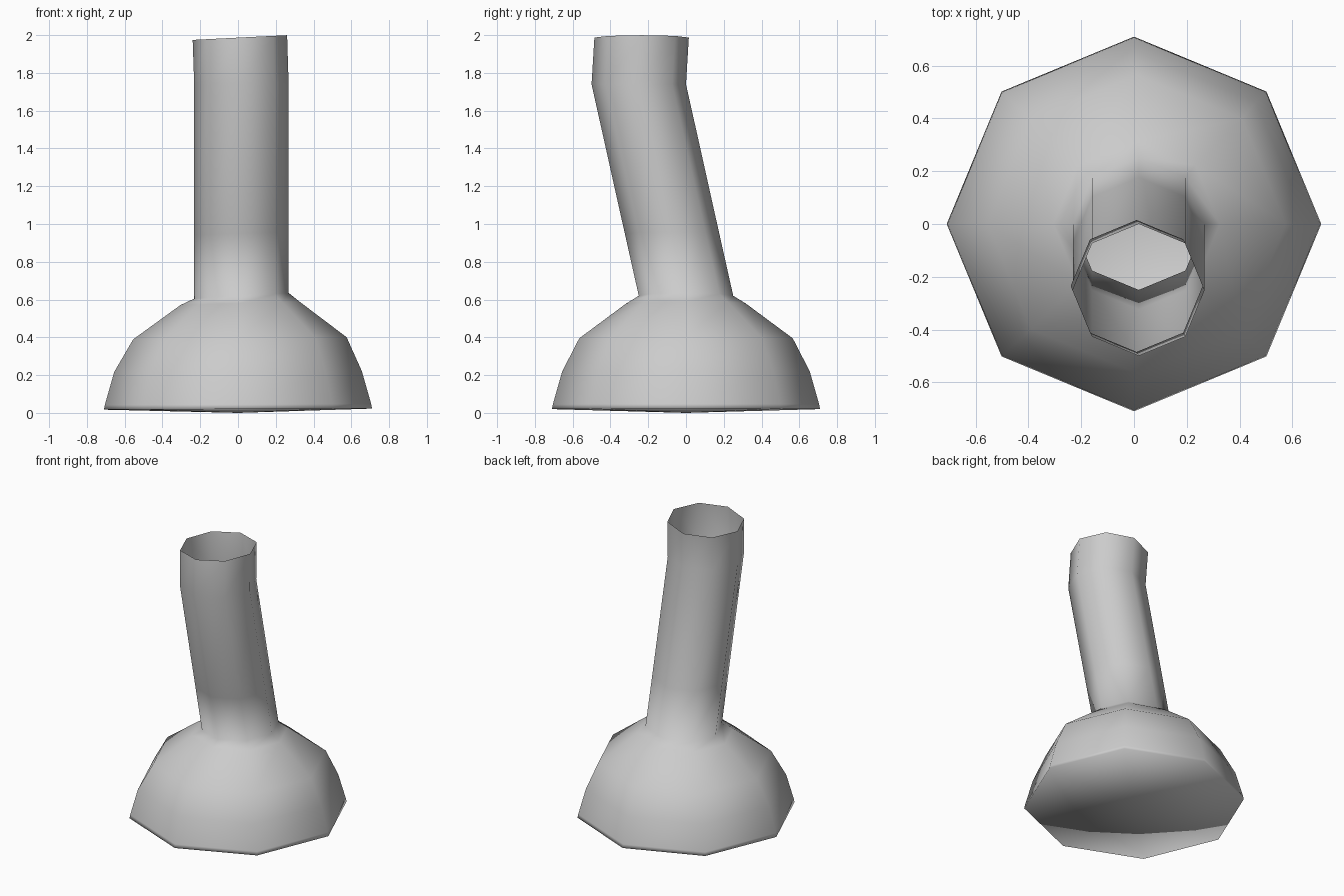
import bpy, bmesh, math

cube = bpy.data.objects.get("Cube")
if cube:
    bpy.data.objects.remove(cube, do_unlink=True)

grey = bpy.data.materials.new("plain grey")
grey.use_nodes = True
colour = (0.6, 0.6, 0.6, 1)
grey.diffuse_color = colour
grey.node_tree.nodes["Principled BSDF"].inputs["Base Color"].default_value = colour

SIDES = 8


def add_ring(bm, radius, z, cx=0, cy=0, tilt=0):
    """Octagonal ring; tilt raises its +x side."""
    ring = []
    for i in range(SIDES):
        a = math.tau * i / SIDES
        dx, dy = radius * math.cos(a), radius * math.sin(a)
        ring.append(bm.verts.new((cx + dx, cy + dy, z + tilt * dx)))
    return ring


# Bell base rising into a leaning, open tube: radius, z, centre x, centre y, tilt
rings = [
    (0.71, 0.02, 0, 0, 0.004),
    (0.705, 0.045, 0, 0, 0.004),
    (0.655, 0.22, 0, 0, 0.004),
    (0.565, 0.395, 0.01, 0, 0.01),
    (0.315, 0.58, 0.01, 0, 0.03),
    (0.25, 0.62, 0.018, 0, 0.06),
    (0.25, 0.95, 0.018, -0.074, 0.03),
    (0.25, 1.74, 0.018, -0.25, 0),
    (0.25, 1.987, 0.01, -0.235, 0.05),
]
bm = bmesh.new()
loops = [add_ring(bm, *r) for r in rings]
for low, high in zip(loops, loops[1:]):
    for i in range(SIDES):
        j = (i + 1) % SIDES
        bm.faces.new((low[i], low[j], high[j], high[i]))

# Shallow convex underside
centre = bm.verts.new((0, 0, 0))
for i in range(SIDES):
    bm.faces.new((centre, loops[0][(i + 1) % SIDES], loops[0][i]))

for face in bm.faces:
    face.smooth = True
mesh = bpy.data.meshes.new("bell_and_tube")
bm.to_mesh(mesh)
bm.free()
mesh.materials.append(grey)
body = bpy.data.objects.new("bell_and_tube", mesh)
bpy.context.collection.objects.link(body)
